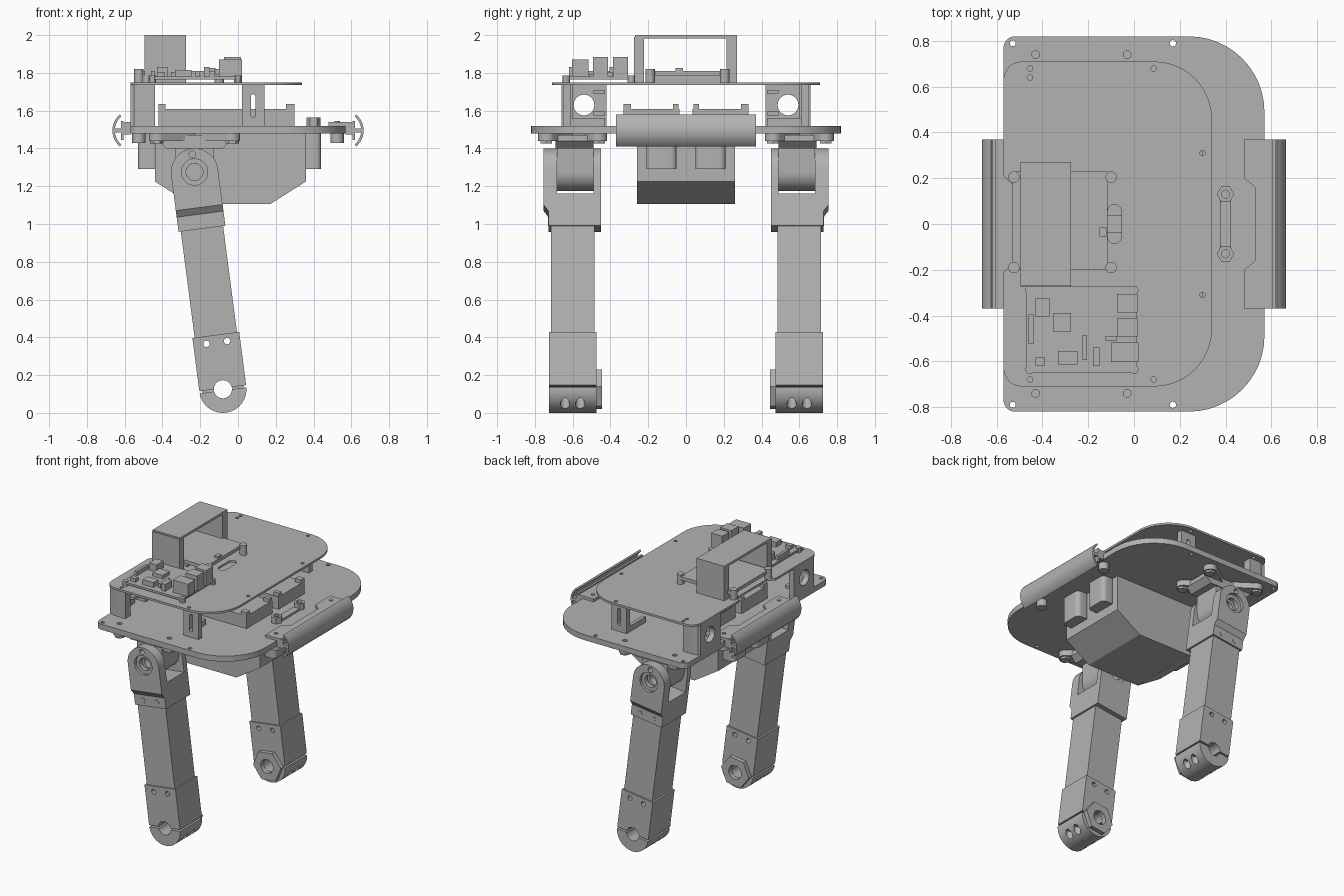
import bpy, bmesh, math
from mathutils import Matrix, Vector

if "Cube" in bpy.data.objects:
    bpy.data.objects.remove(bpy.data.objects["Cube"], do_unlink=True)

grey = bpy.data.materials.new("plain grey")
grey.use_nodes = True
grey.diffuse_color = (0.45, 0.45, 0.45, 1)
grey.node_tree.nodes["Principled BSDF"].inputs["Base Color"].default_value = (0.45, 0.45, 0.45, 1)

# Maps a flat profile plus its depth onto the wanted extrusion axis
AXES = {
    "Z": Matrix.Identity(4),
    "Y": Matrix.Rotation(math.pi / 2, 4, "X"),
    "X": Matrix(((0, 0, 1, 0), (1, 0, 0, 0), (0, 1, 0, 0), (0, 0, 0, 1))),
}
DIRS = {"X": Vector((1, 0, 0)), "Y": Vector((0, 1, 0)), "Z": Vector((0, 0, 1))}


def arc(cx, cy, r, a0, a1, n=16):
    return [(cx + r * math.cos(math.radians(a0 + (a1 - a0) * i / n)),
             cy + r * math.sin(math.radians(a0 + (a1 - a0) * i / n))) for i in range(n + 1)]


def circle(cx, cy, r, n=24):
    return arc(cx, cy, r, 0, 360, n)[:-1]


def rect(x0, x1, y0, y1):
    return [(x0, y0), (x1, y0), (x1, y1), (x0, y1)]


def capsule(cx, cy, length, r, angle):
    pts = arc(length / 2, 0, r, -90, 90) + arc(-length / 2, 0, r, 90, 270)
    c, s = math.cos(angle), math.sin(angle)
    return [(cx + x * c - y * s, cy + x * s + y * c) for x, y in pts]


def rounded(corners, n=12):
    """Polygon of (x, y, radius) corners with filleted corners."""
    out = []
    for i, (x, y, r) in enumerate(corners):
        p = Vector((x, y))
        if not r:
            out.append((x, y))
            continue
        a = (Vector(corners[i - 1][:2]) - p).normalized()
        b = (Vector(corners[(i + 1) % len(corners)][:2]) - p).normalized()
        half = a.angle(b) / 2
        c = p + (a + b).normalized() * r / math.sin(half)
        d0, d1 = p + a * r / math.tan(half) - c, p + b * r / math.tan(half) - c
        a0 = math.atan2(d0.y, d0.x)
        sweep = (math.atan2(d1.y, d1.x) - a0 + math.pi) % (2 * math.pi) - math.pi
        out += arc(c.x, c.y, r, math.degrees(a0), math.degrees(a0 + sweep), n)
    return out


def prism(name, loops, axis, lo, hi, frame=Matrix.Identity(4)):
    """Extrudes an outline, with further loops as holes, along an axis."""
    curve = bpy.data.curves.new(name, "CURVE")
    curve.dimensions, curve.fill_mode = "2D", "BOTH"
    curve.extrude = abs(hi - lo) / 2
    for loop in loops:
        spline = curve.splines.new("POLY")
        spline.points.add(len(loop) - 1)
        for point, (u, v) in zip(spline.points, loop):
            point.co = (u, v, 0, 1)
        spline.use_cyclic_u = True
    temp = bpy.data.objects.new("temp", curve)
    mesh = bpy.data.meshes.new_from_object(temp)
    bpy.data.objects.remove(temp)
    mesh.transform(frame @ Matrix.Translation(DIRS[axis] * (lo + hi) / 2) @ AXES[axis])
    bm = bmesh.new()
    bm.from_mesh(mesh)
    bmesh.ops.remove_doubles(bm, verts=bm.verts, dist=1e-5)
    bmesh.ops.recalc_face_normals(bm, faces=bm.faces)
    bm.to_mesh(mesh)
    bm.free()
    mesh.materials.clear()
    mesh.materials.append(grey)
    obj = bpy.data.objects.new(name, mesh)
    bpy.context.collection.objects.link(obj)
    return obj


def box(name, x0, x1, y0, y1, z0, z1):
    return prism(name, [rect(x0, x1, y0, y1)], "Z", z0, z1)


def cut(obj, cutters):
    for cutter in cutters:
        mod = obj.modifiers.new("cut", "BOOLEAN")
        mod.operation, mod.object = "DIFFERENCE", cutter
    bpy.context.view_layer.update()
    mesh = bpy.data.meshes.new_from_object(obj.evaluated_get(bpy.context.evaluated_depsgraph_get()))
    obj.modifiers.clear()
    obj.data = mesh
    for cutter in cutters:
        bpy.data.objects.remove(cutter)


# Lower deck
outline = rounded([(-.57, -.82, .05), (.57, -.82, .33), (.57, .82, .33), (-.57, .82, .05)])
holes = [circle(x, s * y, r, 12) for s in (-1, 1) for x, y, r in
         ((-.53, .79, .013), (-.43, .74, .017), (-.03, .74, .017), (.17, .79, .014), (-.54, .46, .012))]
prism("lower_deck", [outline] + holes, "Z", 1.48, 1.52)

# Upper deck with rear notch and cable slot
outline = rounded([(-.57, -.71, .08), (.34, -.71, .25), (.34, .71, .25), (-.57, .71, .08),
                   (-.57, .21, 0), (-.53, .17, 0), (-.53, -.17, 0), (-.57, -.21, 0)])
holes = [circle(x, s * y, .012, 12) for s in (-1, 1) for x, y in
         ((-.455, .68), (-.455, .64), (.085, .68), (.3, .31))]
holes += [capsule(-.085, 0, .11, .03, math.pi / 2)]
prism("upper_deck", [outline] + holes, "Z", 1.735, 1.75)

# Belly housing with sloped ends
prism("belly_housing", [[(-.44, 1.48), (-.44, 1.225), (-.25, 1.105), (.17, 1.105), (.36, 1.225), (.36, 1.48)]],
      "Y", -.26, .26)

for s in (-1, 1):
    side = "left" if s > 0 else "right"

    def span(a, b):
        return min(s * a, s * b), max(s * a, s * b)

    # Belly posts and the packs between the decks
    for label, x0, x1 in (("front", .34, .44), ("rear", -.53, -.42)):
        y0, y1 = span(.05, .21)
        prism(f"{label}_belly_post_{side}", [rounded([(x0, y0, .03), (x1, y0, .03), (x1, y1, .03), (x0, y1, .03)], 6)],
              "Z", 1.29, 1.48)
    box(f"pack_{side}", -.42, .3, *span(.035, .33), 1.52, 1.61)
    for x0, x1 in ((-.42, -.385), (.255, .3)):
        box(f"pack_tab_{side}", x0, x1, *span(.29, .33), 1.61, 1.635)
        box(f"pack_tab_{side}", x0, x1, *span(.04, .07), 1.61, 1.635)

    # Deck supports
    prism(f"rear_support_{side}", [rect(*span(.42, .65), 1.52, 1.735), circle(s * .54, 1.63, .055)], "X", -.57, -.53)
    prism(f"corner_support_{side}", [rounded([(-.57, s * .66, .05), (-.57, s * .6, 0), (-.44, s * .6, 0), (-.44, s * .66, 0)])],
          "Z", 1.52, 1.735)
    slot = capsule(.08, 1.625, .1, .012, math.pi / 2)
    prism(f"side_support_{side}", [rect(.02, .14, 1.52, 1.735), slot], "Y", s * .61, s * .65)
    box(f"side_support_web_{side}", .02, .045, *span(.43, .61), 1.52, 1.56)
    for z in (1.575, 1.69):
        box(f"support_clip_{side}", -.53, -.49, *span(.43, .49), z, z + .02)

    # Hip mounting flange
    hx, hy = -.23, s * .6
    for k in (-1, 1):
        prism(f"hip_flange_{side}", [capsule(hx, hy, .48, .045, k * .61)], "Z", 1.44 + k * .0005, 1.48)
        for j in (-1, 1):
            prism(f"flange_nut_{side}", [circle(hx + k * .2, hy + j * .14, .035, 6)], "Z", 1.425, 1.45)
    prism(f"hip_block_{side}", [[(-.42, 1.47), (-.42, 1.44), (-.38, 1.4), (-.08, 1.4), (-.04, 1.44), (-.04, 1.47)]],
          "Y", s * .49, s * .69)
    prism(f"hip_tongue_{side}", [arc(hx, 1.275, .1, 180, 360) + [(hx + .1, 1.44), (hx - .1, 1.44)],
                                 circle(hx, 1.275, .045)], "Y", s * .49, s * .682)

    # Leg, in a frame tilted about the foot bore
    leg = Matrix.Translation((-.08, s * .6, .125)) @ Matrix.Rotation(math.radians(-7.43), 4, "Y")
    screws = [circle(x, .25, .017, 12) for x in (-.055, .055)]
    prism(f"foot_clamp_{side}", [[(-.125, .29), (-.125, .006)] + arc(0, 0, .048, 173, 7) + [(.125, .006), (.125, .29)]]
          + screws, "Y", -.125, .125, leg)
    cap = prism(f"foot_cap_{side}", [arc(0, 0, .125, 183, 357, 24) + arc(0, 0, .048, 353, 187)], "Y", -.125, .125, leg)
    cut(cap, [prism("cutter", [circle(x, y, .025, 16)], "Z", -.2, -.05, leg)
              for x in (-.085, .085) for y in (-.04, .04)])
    prism(f"foot_boss_{side}", [circle(0, 0, .112, 6), circle(0, 0, .05)], "Y", -s * .12, -s * .155, leg)
    prism(f"leg_tube_{side}", [rect(-.113, .113, -.115, .115)], "Z", .28, .87, leg)
    prism(f"knee_sleeve_{side}", [[(s * o, v) for o, v in ((.128, .857), (-.15, .857), (-.15, 1.03), (.155, 1.03),
                                                          (.155, .97), (.128, .935))]], "X", -.125, .125, leg)
    for x in (-.055, .055):
        prism(f"sleeve_screw_{side}", [circle(x, .895, .017, 12)], "Y", s * .12, s * .131, leg)
    cheek = arc(0, 1.16, .125, 0, 180, 24) + [(-.125, 1.02), (.125, 1.02)]
    bores = [circle(0, 1.16, .07), circle(0, 1.254, .018, 12)]
    for label, a, b in (("outer", .084, .155), ("inner", -.15, -.11)):
        prism(f"{label}_cheek_{side}", [cheek] + bores, "Y", s * a, s * b, leg)
        mid = (a + b) / 2
        prism(f"{label}_bearing_{side}", [circle(0, 1.16, .07), circle(0, 1.16, .045)],
              "Y", s * (mid - .015), s * (mid + .015), leg)

    # Bumper rails at both ends of the deck
    end = "front_edge" if s > 0 else "rear_edge"
    shell = arc(.555, 1.495, .11, -50, 50) + arc(.555, 1.495, .097, 50, -50)
    for label, pts in (("shell", shell), ("stem", rect(.59, .658, 1.485, 1.505)),
                       ("web", rect(.605, .62, 1.445, 1.545)), ("rail", rect(.57, .605, 1.475, 1.535))):
        prism(f"bumper_{label}_{end}", [[(s * x, z) for x, z in pts]], "Y", -.37, .37)
    mount = [(.6, -.37), (.48, -.37), (.48, -.2), (.53, -.16), (.53, .16), (.48, .2), (.48, .37), (.6, .37)]
    prism(f"bumper_mount_{end}", [[(s * x, y) for x, y in mount]], "Z", 1.52, 1.54)
    for y in (-.315, .315):
        prism(f"mount_bolt_{end}", [circle(s * .525, y, .035)], "Z", 1.43, 1.49)
        prism(f"mount_bolt_head_{end}", [circle(s * .525, y, .014, 12)], "Z", 1.53, 1.545)

# Tie bar on the lower deck
prism("tie_bar", [capsule(.4, 0, .26, .025, math.pi / 2)], "Z", 1.52, 1.535)
for y in (-.13, .13):
    prism("tie_bar_nut", [circle(.4, y, .038, 6), circle(.4, y, .018, 12)], "Z", 1.52, 1.565)

# Sensor bridge and the board beneath it
box("bridge_top", -.495, -.275, -.27, .27, 1.983, 2)
box("bridge_wall_right", -.495, -.275, -.275, -.222, 1.75, 1.99)
box("bridge_wall_left", -.495, -.275, .215, .27, 1.75, 1.99)
box("driver_board", -.53, -.115, -.2, .23, 1.785, 1.81)
box("driver_base", -.49, -.28, -.18, .22, 1.755, 1.785)
box("driver_chip", -.15, -.12, -.055, -.015, 1.81, 1.825)
for x in (-.525, -.1):
    for y in (-.19, .205):
        prism("driver_standoff", [circle(x, y, .025, 16)], "Z", 1.75, 1.82)

# Small computer board with its connectors
box("computer_board", -.47, .01, -.65, -.27, 1.765, 1.78)
for i, (x, y, w, d, h) in enumerate((
        (-.03, -.347, .09, .08, .105), (-.03, -.452, .09, .08, .105), (-.04, -.56, .12, .085, .09),
        (-.315, -.43, .08, .08, .025), (-.4, -.365, .06, .08, .05), (-.29, -.585, .085, .06, .035),
        (-.165, -.58, .03, .08, .05), (-.215, -.54, .02, .11, .03), (-.45, -.46, .02, .13, .03),
        (-.41, -.6, .04, .035, .025), (-.1, -.5, .05, .02, .015))):
    box(f"computer_part_{i}", x - w / 2, x + w / 2, y - d / 2, y + d / 2, 1.78, 1.78 + h)
for x in (-.455, 0):
    for y in (-.635, -.29):
        prism("computer_standoff", [circle(x, y, .02, 12)], "Z", 1.75, 1.785)

# Smooth the round faces, keep edges crisp
bpy.ops.object.select_all(action="DESELECT")
for obj in bpy.context.collection.objects:
    if obj.type == "MESH":
        obj.select_set(True)
        bpy.context.view_layer.objects.active = obj
bpy.ops.object.shade_smooth_by_angle(angle=math.radians(30))
